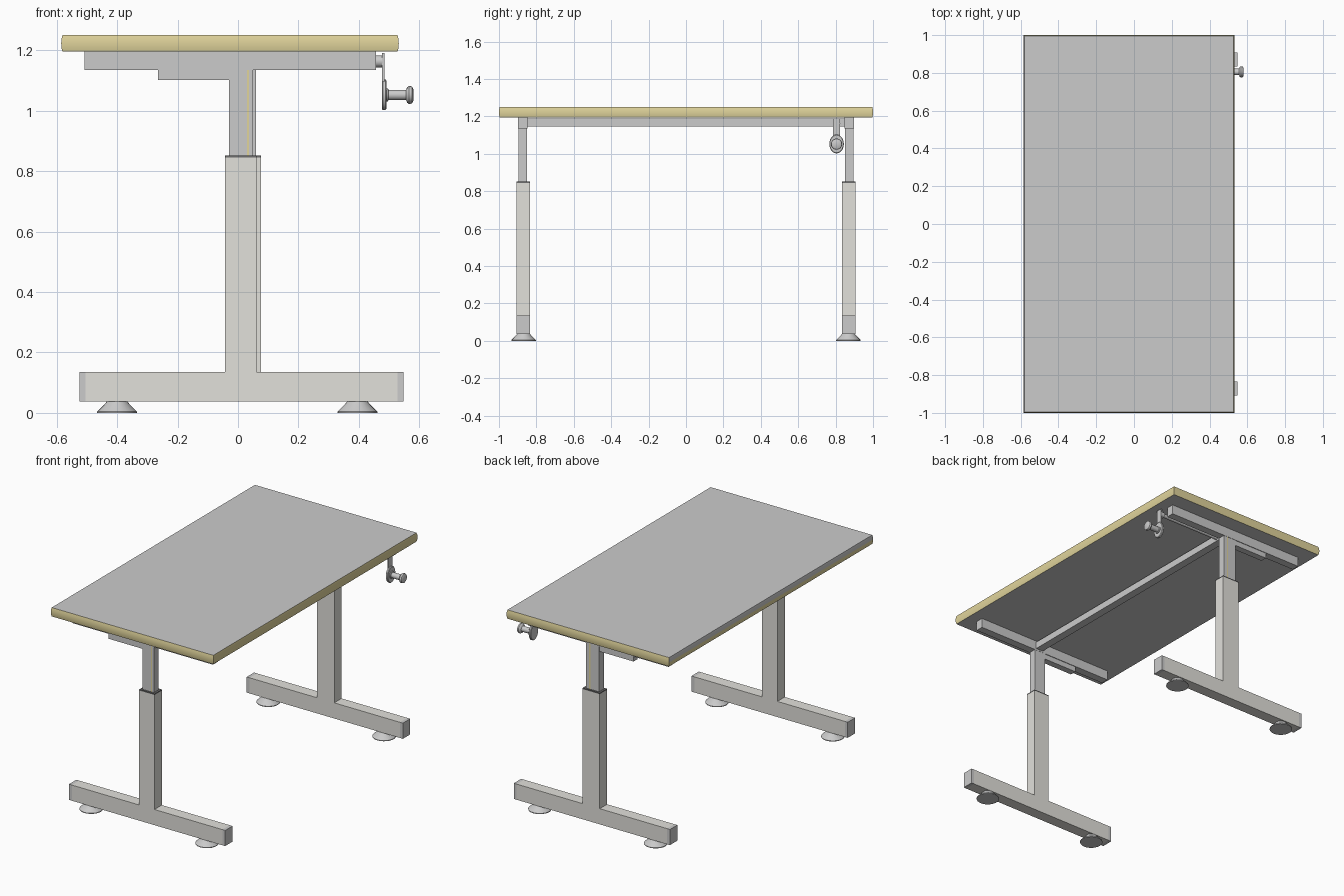
import bpy, bmesh, math
from mathutils import Matrix, Vector

if "Cube" in bpy.data.objects:
    bpy.data.objects.remove(bpy.data.objects["Cube"])


def material(name, rgb):
    m = bpy.data.materials.new(name)
    m.diffuse_color = (*rgb, 1)
    m.use_nodes = True
    m.node_tree.nodes["Principled BSDF"].inputs["Base Color"].default_value = m.diffuse_color
    return m


GREY = material("plain_grey", (0.6, 0.6, 0.6))
YELLOW = material("yellow_edge", (0.75, 0.66, 0.33))
BEIGE = material("warm_grey", (0.76, 0.75, 0.71))
DARK = material("dark_collar", (0.15, 0.15, 0.15))


def finish(name, bm, mats, smooth=False):
    bmesh.ops.recalc_face_normals(bm, faces=bm.faces)
    me = bpy.data.meshes.new(name)
    bm.to_mesh(me)
    bm.free()
    for m in mats:
        me.materials.append(m)
    ob = bpy.data.objects.new(name, me)
    bpy.context.collection.objects.link(ob)
    if smooth:
        bpy.ops.object.select_all(action='DESELECT')
        ob.select_set(True)
        bpy.context.view_layer.objects.active = ob
        bpy.ops.object.shade_smooth_by_angle(angle=math.radians(35))
    return ob


def box(name, x, y, z, mat=GREY):
    y = sorted(y)
    size = Vector((x[1] - x[0], y[1] - y[0], z[1] - z[0]))
    mid = Vector((x[0] + x[1], y[0] + y[1], z[0] + z[1])) / 2
    bm = bmesh.new()
    bmesh.ops.create_cube(bm, size=1, matrix=Matrix.Translation(mid) @ Matrix.Diagonal((*size, 1)))
    return finish(name, bm, [mat])


def turned(name, profile, origin, axis='Z', n=24, mat=GREY):
    """Solid of revolution from (distance along axis, radius) points."""
    rot = Matrix.Rotation(math.pi / 2, 4, 'Y') if axis == 'X' else Matrix.Identity(4)
    bm = bmesh.new()
    rings = []
    for h, r in profile:
        rings.append([bm.verts.new(Vector(origin) + rot @ Vector(
            (r * math.cos(2 * math.pi * i / n), r * math.sin(2 * math.pi * i / n), h))) for i in range(n)])
    for a, b in zip(rings, rings[1:]):
        for i in range(n):
            bm.faces.new((a[i], a[(i + 1) % n], b[(i + 1) % n], b[i]))
    bm.faces.new(rings[0])
    bm.faces.new(rings[-1])
    return finish(name, bm, [mat], True)


# Tabletop with a gently bulging coloured edge band
bm = bmesh.new()
rings = []
for z, d in ((1.195, 0.004), (1.208, 0.001), (1.2225, 0), (1.237, 0.001), (1.25, 0.004)):
    x0, x1, y1 = -0.585 + d, 0.532 - d, 1 - d
    rings.append([bm.verts.new((x, y, z)) for x, y in ((x0, -y1), (x1, -y1), (x1, y1), (x0, y1))])
for k, (a, b) in enumerate(zip(rings, rings[1:])):
    for i in range(4):
        f = bm.faces.new((a[i], a[(i + 1) % 4], b[(i + 1) % 4], b[i]))
        f.material_index = 0 if i == 3 and k >= 2 else 1
bm.faces.new(rings[0])
bm.faces.new(rings[-1])
finish("tabletop", bm, [GREY, YELLOW], True)

# Two T-shaped legs; the back one is slightly wider
for side, s, extra in (("front", -1, 0), ("back", 1, 0.014)):
    outer, inner = (s * 0.835, s * 0.907), (s * 0.849, s * 0.895)
    box(side + "_foot_beam", (-0.505, 0.527), outer, (0.038, 0.135), BEIGE)
    for end, x in (("left", (-0.525, -0.505)), ("right", (0.527, 0.547))):
        box(f"{side}_foot_{end}_cap", x, outer, (0.038, 0.135))
    box(side + "_column", (-0.043, 0.062 + extra), outer, (0.135, 0.845), BEIGE)
    box(side + "_collar", (-0.043, 0.062 + extra), outer, (0.845, 0.852), DARK)
    box(side + "_inner_post", (-0.03, 0.049 + extra * 0.8), inner, (0.85, 1.195))
    box(side + "_height_scale", (0.029, 0.037), (s * 0.894, s * 0.8965), (0.852, 1.135), YELLOW)
    # Rail under the top, with the deeper bracket block behind the post
    box(side + "_top_rail", (-0.508, 0.456), (s * 0.848, s * 0.897), (1.135, 1.195))
    box(side + "_rail_block", (-0.265, -0.03), (s * 0.852, s * 0.893), (1.102, 1.135))
    for end, x in (("left", -0.4), ("right", 0.395)):
        turned(f"{side}_{end}_foot_pad", [(0, 0.066), (0.004, 0.066), (0.03, 0.04), (0.038, 0.034)],
               (x, s * 0.868, 0))

# Long cross bar joining the legs
box("cross_bar", (-0.01, 0.04), (-0.86, 0.86), (1.145, 1.188))

# Crank drive: rod, hub, arm, disc and knob
CY = 0.805
turned("crank_rod", [(0, 0.012), (0.43, 0.012)], (0.03, CY, 1.165), 'X', 12)
turned("crank_hub", [(0, 0.02), (0.025, 0.02)], (0.455, CY, 1.163), 'X', 12)
box("crank_arm", (0.476, 0.484), (CY - 0.019, CY + 0.019), (1.06, 1.19))
disc = turned("crank_disc", [(0, 0.036), (0.003, 0.039), (0.012, 0.039), (0.015, 0.036)],
              (0, 0, 0), 'X', 24)
disc.scale = (1, 1, 1.3)
disc.location = (0.476, CY, 1.053)
turned("crank_knob", [(0, 0.022), (0.006, 0.022), (0.008, 0.017), (0.066, 0.017), (0.07, 0.026),
                      (0.076, 0.03), (0.086, 0.028), (0.09, 0.02)], (0.49, CY, 1.052), 'X', 20)
